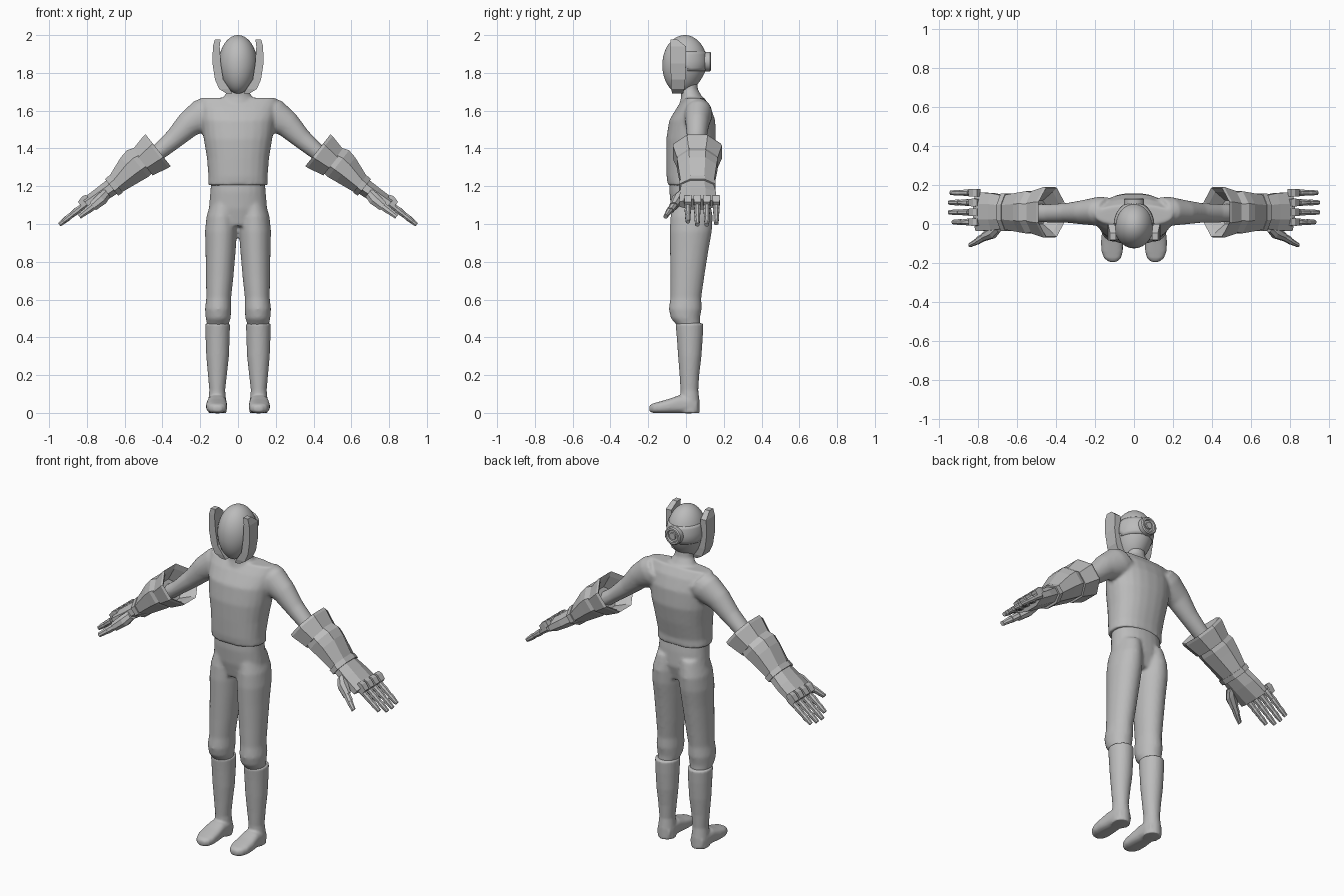
import bpy, bmesh, math
from mathutils import Matrix, Vector

grey = bpy.data.materials.new("plain_grey")
grey.diffuse_color = (0.5, 0.5, 0.5, 1)


def frame(u, v, w, o=(0, 0, 0)):
    m = Matrix((u, v, w)).transposed().to_4x4()
    m.translation = Vector(o)
    return m


def loft(bm, rings, m=Matrix.Identity(4), seg=24, p=2.0):
    """Skin rings of (cu, cv, w, ru, rv) in frame m and cap both ends."""
    loops = []
    k = 1 / math.cos(math.pi / seg) if seg < 12 else 1
    for cu, cv, w, ru, rv in rings:
        loop = []
        for i in range(seg):
            a = 2 * math.pi * (i + 0.5) / seg
            c, s = math.cos(a), math.sin(a)
            c = math.copysign(abs(c) ** (2 / p), c) * k
            s = math.copysign(abs(s) ** (2 / p), s) * k
            loop.append(bm.verts.new(m @ Vector((cu + ru * c, cv + rv * s, w))))
        loops.append(loop)
    faces = [bm.faces.new(loops[0]), bm.faces.new(loops[-1])]
    for a, b in zip(loops, loops[1:]):
        for i in range(seg):
            j = (i + 1) % seg
            faces.append(bm.faces.new((a[i], a[j], b[j], b[i])))
    bmesh.ops.recalc_face_normals(bm, faces=faces)


def finish(name, bm, smooth=False, voxel=0, relax=4):
    me = bpy.data.meshes.new(name)
    bm.to_mesh(me)
    bm.free()
    ob = bpy.data.objects.new(name, me)
    bpy.context.collection.objects.link(ob)
    me.materials.append(grey)
    if smooth:
        bpy.ops.object.select_all(action='DESELECT')
        ob.select_set(True)
        bpy.context.view_layer.objects.active = ob
        bpy.ops.object.shade_smooth_by_angle(angle=math.radians(40))
    if voxel:
        r = ob.modifiers.new("blend", 'REMESH')
        r.mode, r.voxel_size, r.use_smooth_shade = 'VOXEL', voxel, True
        s = ob.modifiers.new("relax", 'SMOOTH')
        s.factor, s.iterations = 0.5, relax
    return ob


def arm_frame(s):
    # u runs to the back, v is the outer side of the hand, w runs down the arm
    return frame((0, 1, 0), (0.62 * s, 0, 0.785), (0.785 * s, 0, -0.62), (0.2 * s, 0.06, 1.56))


def mirror_x(rings, s):
    return [(x * s, y, z, rx, ry) for x, y, z, rx, ry in rings]


# Jacket: torso, neck and both sleeves blended together
bm = bmesh.new()
loft(bm, [(0, .01, 1.205, .16, .107), (0, .007, 1.25, .157, .11), (0, .018, 1.35, .165, .123),
          (0, .027, 1.45, .182, .132), (0, .033, 1.55, .195, .122), (0, .042, 1.62, .205, .088),
          (0, .045, 1.668, .20, .052)], p=2.3)
loft(bm, [(0, .035, 1.60, .10, .08), (0, .03, 1.675, .075, .055), (0, .018, 1.71, .052, .046),
          (0, .012, 1.78, .05, .046)])
for s in (1, -1):
    loft(bm, [(.005, -.01, -.08, .07, .085), (.005, 0, -.03, .075, .092), (0, .013, .07, .062, .07),
              (-.003, 0, .18, .051, .053), (-.005, -.005, .30, .047, .042),
              (-.003, 0, .45, .047, .042)], arm_frame(s))
finish("jacket", bm, voxel=.009, relax=5)

# Trousers: hips and legs blended together
bm = bmesh.new()
loft(bm, [(0, .01, 1.26, .14, .095), (0, .015, 1.17, .147, .103), (0, .022, 1.08, .155, .102),
          (0, .02, .99, .12, .08)], p=2.2)
for s in (1, -1):
    loft(bm, mirror_x([(.075, .03, 1.13, .065, .095), (.087, .03, 1.04, .08, .112),
                       (.09, .025, .96, .085, .112), (.092, .017, .86, .08, .102),
                       (.097, .007, .72, .073, .09), (.102, -.001, .61, .066, .082),
                       (.105, -.004, .55, .07, .087), (.105, -.003, .50, .066, .077),
                       (.107, .015, .46, .055, .06), (.107, .02, .38, .05, .05)], s))
finish("trousers", bm, voxel=.01, relax=4)

# Boots: shaft and foot blended together
foot = frame((1, 0, 0), (0, 0, 1), (0, -1, 0))
for s, side in ((1, "left"), (-1, "right")):
    bm = bmesh.new()
    loft(bm, mirror_x([(.108, .018, .475, .066, .074), (.108, .02, .40, .064, .069),
                       (.108, .02, .30, .06, .062), (.109, .018, .20, .05, .052),
                       (.11, .018, .12, .042, .047), (.11, .02, .06, .048, .052),
                       (.11, .02, .0, .05, .053)], s))
    loft(bm, [(.11 * s, .035, -.06, .04, .036), (.11 * s, .045, -.02, .05, .048),
              (.112 * s, .045, .04, .052, .047), (.113 * s, .036, .09, .056, .038),
              (.112 * s, .029, .14, .055, .031), (.11 * s, .025, .175, .043, .025),
              (.108 * s, .023, .194, .02, .016)], foot, p=2.8)
    finish(side + "_boot", bm, voxel=.007, relax=3)


# Egg-shaped head
def egg(grow=1.0):
    b = bmesh.new()
    bmesh.ops.create_uvsphere(b, u_segments=40, v_segments=28, radius=1)
    for v in b.verts:
        t = max(0, -v.co.z)
        v.co.x *= .102 * (1 - .12 * t) * grow
        v.co.y = v.co.y * .119 * (1 - .12 * t) * grow - .006 - .02 * t
        v.co.z = v.co.z * .155 * grow + 1.845
    return b


finish("head", egg(), smooth=True)

# Strap around the back of the head
bm = egg(1.025)
off = [f for f in bm.faces if f.calc_center_median().y < .0
       or not 1.815 < f.calc_center_median().z < 1.915]
bmesh.ops.delete(bm, geom=off, context='FACES')
strap = finish("head_strap", bm, smooth=True)
strap.modifiers.new("thickness", 'SOLIDIFY').thickness = .006

# Round device at the back of the head
bm = bmesh.new()
back = frame((1, 0, 0), (0, 0, 1), (0, 1, 0))
loft(bm, [(0, 1.86, .09, .052, .052), (0, 1.86, .126, .052, .052), (0, 1.86, .132, .046, .046),
          (0, 1.86, .132, .036, .036), (0, 1.86, .122, .032, .032)], back, 28)
loft(bm, [(0, 1.86, .11, .022, .022), (0, 1.86, .13, .02, .02)], back, 20)
finish("back_device", bm, smooth=True)

# Upright fins beside the face
for s, side in ((1, "left"), (-1, "right")):
    bm = bmesh.new()
    loft(bm, mirror_x([(.045, -.045, 1.69, .015, .028), (.072, -.043, 1.715, .028, .035),
                       (.10, -.042, 1.765, .022, .038), (.113, -.042, 1.85, .022, .04),
                       (.115, -.042, 1.94, .018, .042), (.107, -.065, 1.978, .015, .018)], s), seg=4)
    finish(side + "_head_fin", bm)

# Armoured gauntlets
for s, side in ((1, "left"), (-1, "right")):
    m = arm_frame(s)
    bm = bmesh.new()
    loft(bm, [(0, 0, .36, .06, .06), (0, .005, .30, .105, .088), (0, .005, .28, .125, .107),
              (0, .005, .295, .13, .107), (0, .005, .385, .108, .086)], m, 8)
    finish(side + "_cuff", bm)

    bm = bmesh.new()
    loft(bm, [(0, .01, .36, .098, .08), (0, .017, .41, .108, .09), (0, .016, .458, .102, .082),
              (0, .003, .575, .088, .052)], m, 8)
    finish(side + "_forearm_plate", bm)

    bm = bmesh.new()
    loft(bm, [(0, .003, .565, .096, .058), (0, .003, .595, .096, .056)], m, 8)
    finish(side + "_wrist_band", bm)

    bm = bmesh.new()
    loft(bm, [(0, .004, .58, .084, .046), (.003, .008, .66, .095, .042),
              (.003, .016, .755, .10, .036)], m, 8)
    finish(side + "_hand", bm)

    # Four fingers of three links, each with a knuckle block
    bm = bmesh.new()
    for i, length in enumerate((.165, .19, .19, .18)):
        u = -.05 + .05 * i
        loft(bm, [(u, .042, .725, .018, .014), (u, .044, .745, .02, .019),
                  (u, .037, .782, .018, .017)], m, 4)
        for j in range(3):
            a, b = .745 + length * j / 3, .745 + length * (j + 1) / 3
            r = .018 - .002 * j
            loft(bm, [(u, .02, a, r, r), (u, .02, a + .012, r + .001, r + .002),
                      (u, .02, b, r - .003, r - .003)], m, 8)
    finish(side + "_fingers", bm)

    # Thumb of two links on a broad base
    bm = bmesh.new()
    loft(bm, [(-.07, -.005, .63, .03, .026), (-.10, -.012, .67, .032, .032),
              (-.125, -.014, .735, .022, .026)], m, 8)
    loft(bm, [(-.125, -.014, .73, .02, .02), (-.145, -.013, .775, .019, .019)], m, 8)
    loft(bm, [(-.145, -.013, .77, .017, .018), (-.168, -.012, .825, .011, .013)], m, 8)
    finish(side + "_thumb", bm)
